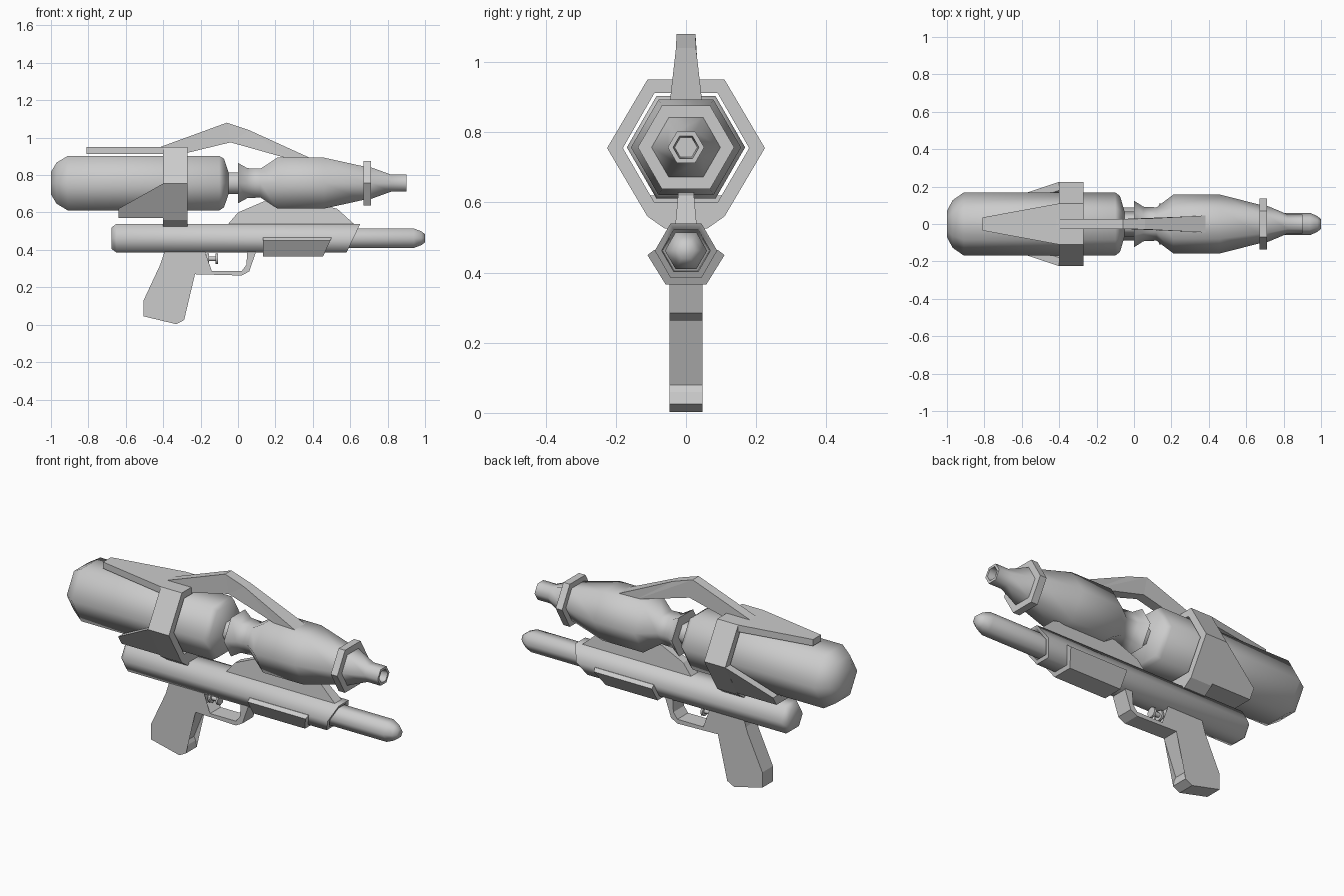
import bpy, bmesh, math

cube = bpy.data.objects.get("Cube")
if cube:
    bpy.data.objects.remove(cube)

GREY = (0.6, 0.6, 0.6, 1.0)
grey = bpy.data.materials.new("plain_grey")
grey.use_nodes = True
grey.diffuse_color = GREY
grey.node_tree.nodes["Principled BSDF"].inputs["Base Color"].default_value = GREY


def finish(name, bm, smooth=None):
    """Turn a bmesh into a named object, smooth below the given angle."""
    bmesh.ops.remove_doubles(bm, verts=bm.verts, dist=1e-5)
    bmesh.ops.recalc_face_normals(bm, faces=bm.faces)
    mesh = bpy.data.meshes.new(name)
    bm.to_mesh(mesh)
    bm.free()
    mesh.materials.append(grey)
    if smooth:
        mesh.shade_smooth()
        mesh.set_sharp_from_angle(angle=math.radians(smooth))
    obj = bpy.data.objects.new(name, mesh)
    bpy.context.collection.objects.link(obj)
    return obj


def bridge(bm, a, b):
    for i in range(len(a)):
        j = (i + 1) % len(a)
        bm.faces.new((a[i], a[j], b[j], b[i]))


def lathe(name, zc, profile, sides=6, smooth=62, slant=None):
    """Revolve (x, flat half-height) points round the x axis at height zc."""
    bm = bmesh.new()
    rings = []
    for x, h in profile:
        r = h / math.cos(math.pi / sides)
        ring = []
        for i in range(sides):
            a = math.tau * i / sides
            z = r * math.sin(a)
            dx = 0.48 * z if slant is not None and x > slant else 0
            ring.append(bm.verts.new((x + dx, r * math.cos(a), zc + z)))
        rings.append(ring)
    for a, b in zip(rings, rings[1:]):
        bridge(bm, a, b)
    bm.faces.new(rings[0])
    bm.faces.new(rings[-1])
    return finish(name, bm, smooth)


def slab(name, outline, half):
    """Side outline (x, z) given thickness; half(x, z) is the half width."""
    bm = bmesh.new()
    left = [bm.verts.new((x, half(x, z), z)) for x, z in outline]
    right = [bm.verts.new((x, -half(x, z), z)) for x, z in outline]
    bridge(bm, left, right)
    bm.faces.new(left)
    bm.faces.new(right)
    bmesh.ops.triangulate(bm, faces=[f for f in bm.faces if len(f.verts) > 4])
    return finish(name, bm)


def loft(name, first, last):
    """Join two matching cross-sections of (x, y, z) points."""
    bm = bmesh.new()
    a = [bm.verts.new(p) for p in first]
    b = [bm.verts.new(p) for p in last]
    bridge(bm, a, b)
    bm.faces.new(a)
    bm.faces.new(b)
    bmesh.ops.triangulate(bm, faces=[f for f in bm.faces if len(f.verts) > 4])
    return finish(name, bm)


def mirrored(points):
    """Half section (y, z) plus its mirror image, as one loop."""
    return points + [(-y, z) for y, z in reversed(points)]


# Upper tank, nozzle and its collar
AXIS = 0.757
lathe("tank", AXIS, [(-1, 0.06), (-0.97, 0.11), (-0.91, 0.146), (-0.1, 0.146),
                     (-0.075, 0.13), (-0.05, 0.057), (0, 0.057)])
lathe("nozzle", AXIS, [(0, 0.055), (0, 0.108), (0.05, 0.08), (0.12, 0.077),
                       (0.21, 0.136), (0.46, 0.136), (0.67, 0.09), (0.71, 0.085),
                       (0.82, 0.045), (0.9, 0.045), (0.9, 0.032), (0.86, 0.028)])
lathe("nozzle_collar", AXIS, [(0.67, 0.08), (0.67, 0.119), (0.71, 0.119), (0.71, 0.08)],
      smooth=None)

# Hexagonal bracket round the tank
outer = mirrored([(0.11, 0.95), (0.225, 0.755), (0.11, 0.56), (0.06, 0.525)])
inner = mirrored([(0.09, 0.912), (0.18, 0.755), (0.09, 0.6), (0.045, 0.6)])
bm = bmesh.new()
loops = [[bm.verts.new((x, y, z)) for y, z in loop]
         for x, loop in ((-0.4, outer), (-0.27, outer), (-0.27, inner), (-0.4, inner))]
for k in range(4):
    bridge(bm, loops[k], loops[(k + 1) % 4])
finish("tank_bracket", bm)

# Sloped cradle behind the bracket
front = mirrored([(0.09, 0.6), (0.18, 0.755), (0.225, 0.755), (0.115, 0.57)])
back = mirrored([(0.09, 0.6), (0.102, 0.62), (0.145, 0.62), (0.115, 0.57)])
loft("tank_cradle", [(-0.4, y, z) for y, z in front], [(-0.64, y, z) for y, z in back])

# Tapered plate on top of the tank
loft("top_plate",
     [(-0.4, y, z) for y, z in mirrored([(0.11, 0.95), (0.11, 0.912)])],
     [(-0.81, y, z) for y, z in mirrored([(0.035, 0.95), (0.035, 0.914)])])

# Carry handle, wider where it meets the nozzle
slab("carry_handle", [(-0.43, 0.945), (-0.06, 1.08), (0.06, 1.04), (0.4, 0.885),
                      (0.28, 0.885), (-0.04, 0.975), (-0.3, 0.912), (-0.4, 0.912)],
     lambda x, z: 0.027 + 0.052 * max(0, x - 0.03))

# Saddle between body and nozzle
slab("saddle", [(-0.06, 0.53), (0, 0.6), (0.14, 0.66), (0.4, 0.65), (0.53, 0.62),
                (0.63, 0.53)],
     lambda x, z: 0.031 - 0.09 * (z - 0.53))

# Lower body with a slanted, hollow front, and the barrel
BODY = 0.4625
lathe("body", BODY, [(-0.675, 0.058), (-0.65, 0.077), (0.617, 0.077),
                     (0.617, 0.06), (0.57, 0.058)], slant=0)
lathe("barrel", BODY, [(0.5, 0.052), (0.94, 0.052), (0.98, 0.037), (1, 0.022)])

# Foregrip panel wrapped round the underside
section = mirrored([(0.09, 0.465), (0.11, 0.45), (0.058, 0.366)])
loft("foregrip", [(0.135, y, z) for y, z in section],
     [(0.5 - 0.45 * (0.465 - z), y, z) for y, z in section])

# Grip with trigger guard
slab("grip_and_guard",
     [(-0.39, 0.4), (-0.4, 0.355), (-0.505, 0.13), (-0.505, 0.045), (-0.33, 0.003),
      (-0.288, 0.025), (-0.295, 0.06), (-0.305, 0.08), (-0.23, 0.27), (0.02, 0.263),
      (0.06, 0.285), (0.1, 0.4), (0.05, 0.4), (0.045, 0.32), (0.02, 0.287),
      (-0.14, 0.287), (-0.18, 0.325), (-0.18, 0.4)],
     lambda x, z: 0.047)

# Spool-shaped trigger
lathe("trigger", 0.353, [(-0.19, 0.012), (-0.168, 0.012), (-0.168, 0.026),
                         (-0.156, 0.026), (-0.156, 0.012), (-0.12, 0.012),
                         (-0.12, 0.026), (-0.108, 0.026)], sides=8, smooth=50)
